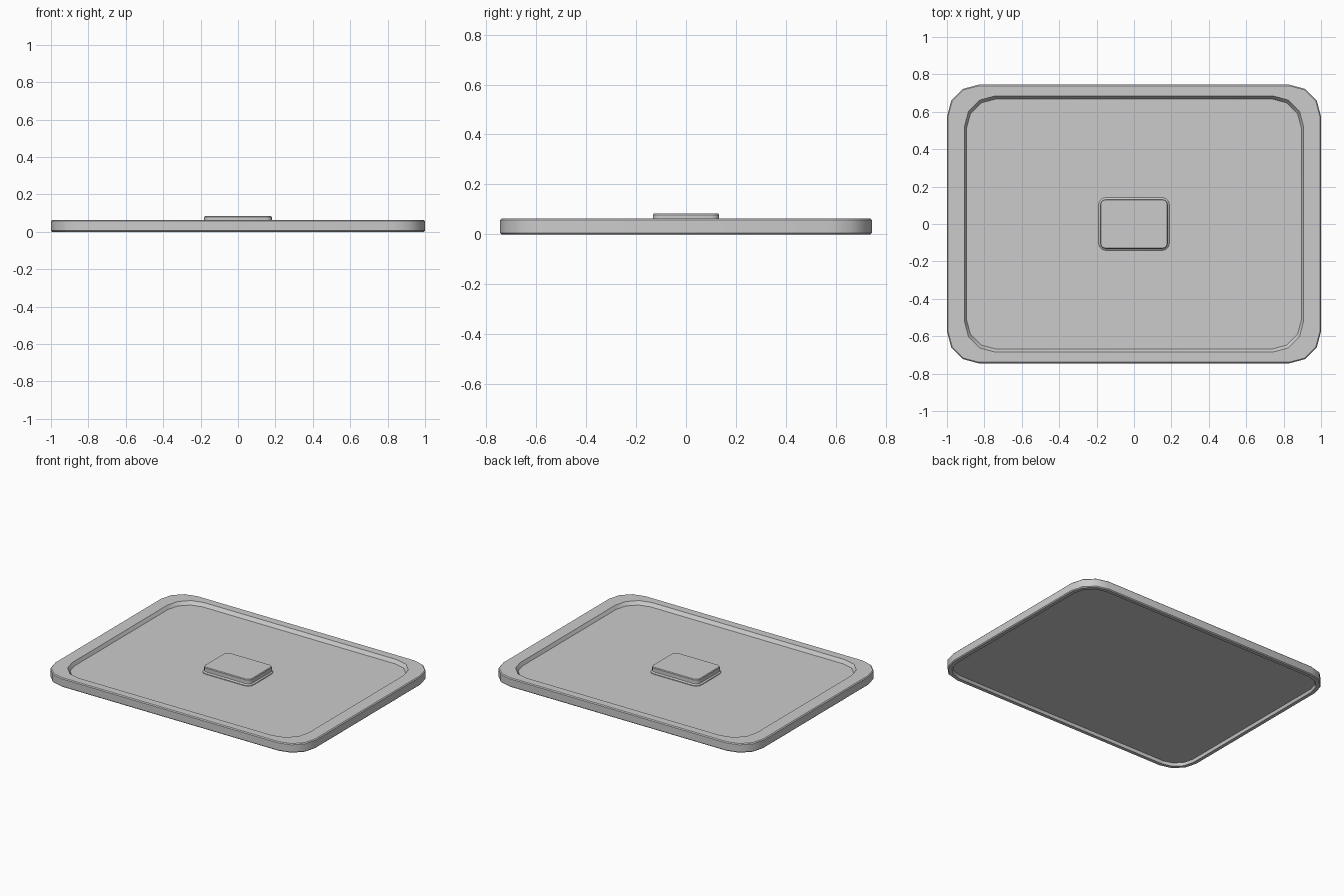
import bpy, bmesh, math

cube = bpy.data.objects.get("Cube")
if cube:
    bpy.data.objects.remove(cube, do_unlink=True)

grey = bpy.data.materials.new("light_grey")
grey.use_nodes = True
grey.diffuse_color = (0.6, 0.6, 0.6, 1)
grey.node_tree.nodes["Principled BSDF"].inputs["Base Color"].default_value = (0.6, 0.6, 0.6, 1)


def ring(bm, hx, hy, r, z, steps=3):
    """Rounded rectangle of vertices at height z."""
    verts = []
    for i, (sx, sy) in enumerate([(1, 1), (-1, 1), (-1, -1), (1, -1)]):
        for k in range(steps + 1):
            a = math.pi / 2 * (i + k / steps)
            verts.append(bm.verts.new((sx * (hx - r) + r * math.cos(a),
                                       sy * (hy - r) + r * math.sin(a), z)))
    return verts


def loft(name, hx, hy, r, profile):
    """Closed solid through rings given as (inset, height), bottom to top."""
    bm = bmesh.new()
    rings = [ring(bm, hx - d, hy - d, max(r - d, 0.01), z) for d, z in profile]
    n = len(rings[0])
    for a, b in zip(rings, rings[1:]):
        for i in range(n):
            j = (i + 1) % n
            bm.faces.new((a[i], a[j], b[j], b[i]))
    bm.faces.new(rings[0][::-1])
    bm.faces.new(rings[-1])
    bmesh.ops.recalc_face_normals(bm, faces=bm.faces)
    mesh = bpy.data.meshes.new(name)
    bm.to_mesh(mesh)
    bm.free()
    mesh.materials.append(grey)
    obj = bpy.data.objects.new(name, mesh)
    bpy.context.collection.objects.link(obj)
    bpy.ops.object.select_all(action='DESELECT')
    obj.select_set(True)
    bpy.context.view_layer.objects.active = obj
    bpy.ops.object.shade_smooth_by_angle(angle=math.radians(35))
    return obj


# Lid body: hollow underside, bevelled lip, outer wall, wide rim
body = loft("lid_rim", 1.0, 0.745, 0.17, [
    (0.036, 0.02), (0.03, 0.0), (0.006, 0.0), (0.0, 0.006),
    (0.0, 0.057), (0.006, 0.063), (0.078, 0.063), (0.078, 0.04)])

# Sunken panel: widen the inner end of the rim to the recess outline
mesh = body.data
n = 16
for level, (hx, hy, r) in ((6, (0.907, 0.685, 0.165)), (7, (0.895, 0.668, 0.155))):
    for i in range(n):
        q, k = divmod(i, 4)
        sx, sy = [(1, 1), (-1, 1), (-1, -1), (1, -1)][q]
        a = math.pi / 2 * (q + k / 3)
        v = mesh.vertices[level * n + i]
        v.co.x = sx * (hx - r) + r * math.cos(a)
        v.co.y = sy * (hy - r) + r * math.sin(a)

# Handle: flared foot, straight side, bevelled top
loft("handle", 0.19, 0.142, 0.04, [
    (0.0, 0.035), (0.0, 0.045), (0.009, 0.052), (0.009, 0.078), (0.013, 0.083)])
